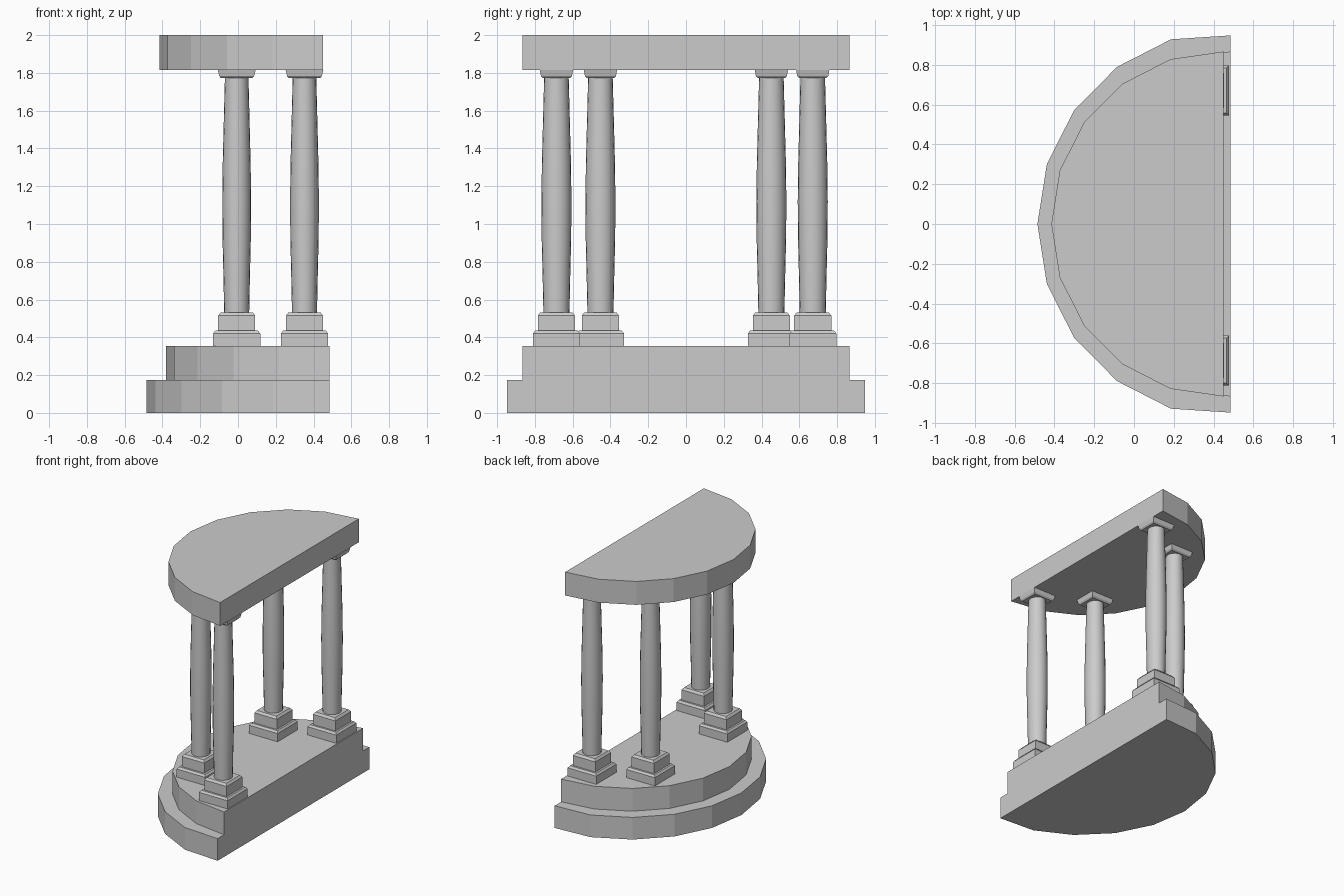
import bpy
from math import sin, cos, pi, radians

if "Cube" in bpy.data.objects:
    bpy.data.objects.remove(bpy.data.objects["Cube"])


def make_mesh(name, rings):
    """Skin a stack of equal-length closed rings and cap both ends."""
    n = len(rings[0])
    verts = [p for ring in rings for p in ring]
    faces = [tuple(reversed(range(n))),
             tuple(range(len(verts) - n, len(verts)))]
    for k in range(len(rings) - 1):
        for i in range(n):
            j = (i + 1) % n
            faces.append((k*n + i, k*n + j, (k+1)*n + j, (k+1)*n + i))
    mesh = bpy.data.meshes.new(name)
    mesh.from_pydata(verts, [], faces)
    mesh.update()
    return mesh


def place(name, mesh, loc=(0, 0, 0)):
    ob = bpy.data.objects.new(name, mesh)
    ob.location = loc
    bpy.context.collection.objects.link(ob)
    return ob


def half_disc(name, flat_x, rx, ry, end_y, z0, z1):
    """Ten-sided semicircular slab with its flat side at flat_x."""
    outline = [(flat_x, end_y)]
    for i in range(1, 10):
        a = pi * i / 10
        outline.append((flat_x - rx * sin(a), ry * cos(a)))
    outline.append((flat_x, -end_y))
    return place(name, make_mesh(name, [[(x, y, z) for x, y in outline] for z in (z0, z1)]))


def square_stack(name, profile):
    """Rectangular block from (half x, half y, z) levels."""
    return make_mesh(name, [[(-x, -y, z), (x, -y, z), (x, y, z), (-x, y, z)]
                            for x, y, z in profile])


def turned(name, profile, sides=20, squash=0.96):
    """Round shaft from (radius, z) levels."""
    return make_mesh(name, [[(squash * r * cos(2*pi*i/sides), r * sin(2*pi*i/sides), z)
                             for i in range(sides)] for r, z in profile])


# Steps and roof slab
half_disc("lower_step", 0.485, 0.97, 0.975, 0.947, 0.0, 0.175)
half_disc("upper_step", 0.485, 0.865, 0.87, 0.866, 0.175, 0.355)
half_disc("roof_slab", 0.45, 0.865, 0.87, 0.866, 1.815, 2.0)

# Shared column parts
base = square_stack("column_base", [
    (0.125, 0.125, 0.355), (0.125, 0.125, 0.42), (0.113, 0.113, 0.435),
    (0.098, 0.098, 0.435), (0.098, 0.098, 0.515), (0.085, 0.085, 0.532)])
shaft = turned("column_shaft", [
    (0.069, 0.53), (0.073, 0.72), (0.078, 0.92), (0.0795, 1.12),
    (0.077, 1.32), (0.071, 1.55), (0.065, 1.776)])
capital = square_stack("column_capital", [
    (0.083, 0.072, 1.772), (0.092, 0.082, 1.783), (0.100, 0.088, 1.815)])

# Four columns
shafts = []
for i, (x, y) in enumerate([(0.352, -0.686), (-0.007, -0.453),
                            (-0.007, 0.452), (0.352, 0.671)], 1):
    place(f"column_base_{i}", base, (x, y, 0))
    shafts.append(place(f"column_shaft_{i}", shaft, (x, y, 0)))
    place(f"column_capital_{i}", capital, (x, y, 0))

# Smooth the shared shaft mesh
bpy.context.view_layer.objects.active = shafts[0]
shafts[0].select_set(True)
bpy.ops.object.shade_smooth_by_angle(angle=radians(40))
